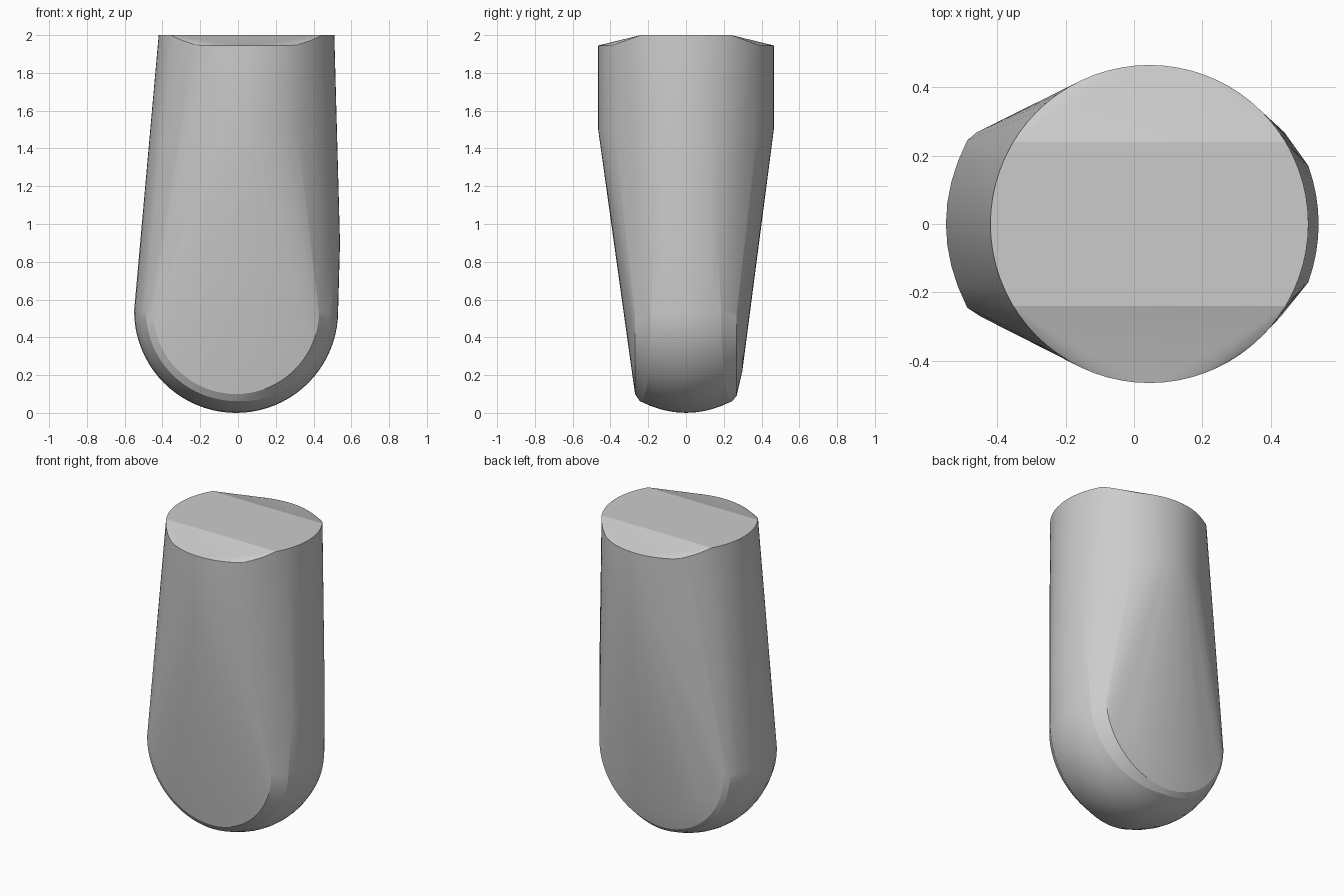
import bpy
import bmesh
from math import cos, sin, pi, radians

cube = bpy.data.objects.get("Cube")
if cube:
    bpy.data.objects.remove(cube, do_unlink=True)

grey = bpy.data.materials.new("plain_grey")
grey.use_nodes = True
colour = (0.6, 0.6, 0.6, 1)
grey.diffuse_color = colour
grey.node_tree.nodes["Principled BSDF"].inputs["Base Color"].default_value = colour

SEGMENTS = 72
points = []


def rim_height(y):
    """Top rim: flat in the middle, dipping towards front and back."""
    t = min(max((abs(y) - 0.24) / 0.15, 0), 1)
    return 2 - 0.055 * t


# Round upper column
for i in range(SEGMENTS):
    a = 2 * pi * i / SEGMENTS
    x, y = 0.045 + 0.465 * cos(a), 0.465 * sin(a)
    points += [(x, y, rim_height(y)), (x, y, 1.5)]

# Exact corners where the flat top meets the sloped bands
half_chord = (0.465 ** 2 - 0.24 ** 2) ** 0.5
for sx in (-1, 1):
    for sy in (-1, 1):
        points.append((0.045 + sx * half_chord, sy * 0.24, 2))


def lower_arc(radius, y, a):
    return (-0.01 + radius * cos(a), y, 0.54 + radius * sin(a))


# Rounded foot: a barrel-rimmed half disc, with softened front and back edges
STEPS = 40
for i in range(STEPS + 1):
    a = pi + pi * i / STEPS
    width = 0.245 - 0.06 * max(0, cos(a))
    for k in range(-4, 5):
        y = width * k / 4
        points.append(lower_arc(0.54 - 0.06 * (y / 0.24) ** 2, y, a))
    points.append(lower_arc(0.44, -0.27, a))
    points.append(lower_arc(0.45, 0.268, a))
    points.append(lower_arc(0.32, 0.298, a))

# Gentle bulge on the left side
for k in range(-4, 5):
    y = 0.17 * k / 4
    points.append((0.54 - 0.03 * (k / 4) ** 2, y, 0.9))

# Wrap everything in one convex skin
bm = bmesh.new()
for p in points:
    bm.verts.new(p)
hull = bmesh.ops.convex_hull(bm, input=bm.verts[:])
bmesh.ops.delete(bm, geom=[v for v in bm.verts if not v.link_faces], context='VERTS')
bmesh.ops.remove_doubles(bm, verts=bm.verts[:], dist=0.0005)
bmesh.ops.dissolve_limit(bm, angle_limit=radians(0.5), verts=bm.verts[:], edges=bm.edges[:])
bmesh.ops.recalc_face_normals(bm, faces=bm.faces[:])

mesh = bpy.data.meshes.new("tapered_body")
bm.to_mesh(mesh)
bm.free()
mesh.materials.append(grey)
body = bpy.data.objects.new("tapered_body", mesh)
bpy.context.collection.objects.link(body)

bpy.ops.object.select_all(action='DESELECT')
body.select_set(True)
bpy.context.view_layer.objects.active = body
bpy.ops.object.shade_smooth_by_angle(angle=radians(11))
